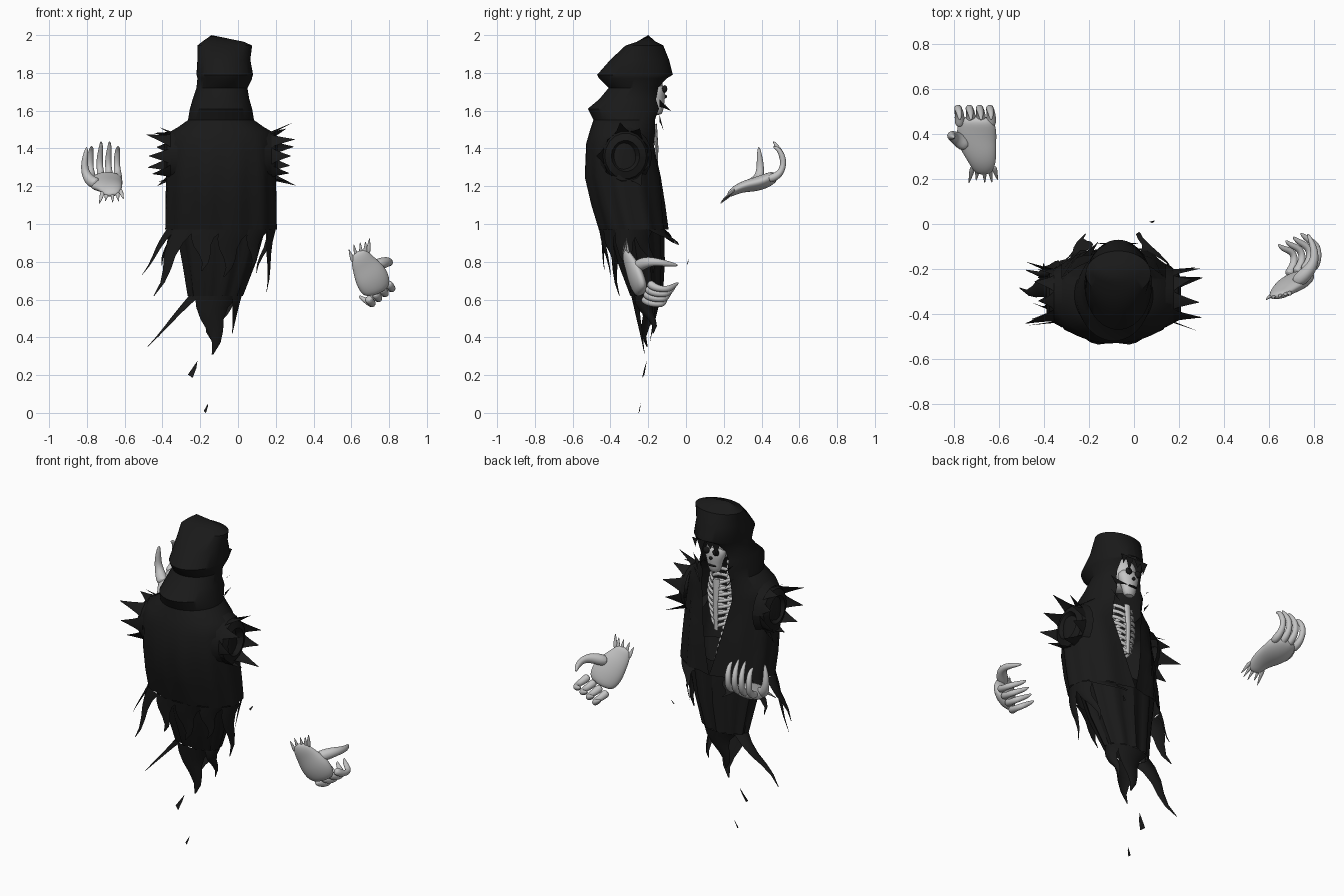
import bpy, bmesh, math, random
from mathutils import Vector as V

random.seed(4)
cube = bpy.data.objects.get("Cube")
if cube:
    bpy.data.objects.remove(cube)


def material(name, value):
    m = bpy.data.materials.new(name)
    m.use_nodes = True
    colour = (value, value, value, 1)
    m.diffuse_color = colour
    bsdf = m.node_tree.nodes["Principled BSDF"]
    bsdf.inputs["Base Color"].default_value = colour
    bsdf.inputs["Roughness"].default_value = 0.9
    return m


BLACK = material("black cloth", 0.01)
BONE = material("pale bone", 0.55)


def finish(bm, name, mat, subdiv=0, angle=40):
    bmesh.ops.recalc_face_normals(bm, faces=bm.faces)
    me = bpy.data.meshes.new(name)
    bm.to_mesh(me)
    bm.free()
    ob = bpy.data.objects.new(name, me)
    bpy.context.collection.objects.link(ob)
    me.materials.append(mat)
    if subdiv:
        ob.modifiers.new("round", "SUBSURF").levels = subdiv
        ob.modifiers["round"].render_levels = subdiv
    bpy.ops.object.select_all(action="DESELECT")
    ob.select_set(True)
    bpy.context.view_layer.objects.active = ob
    bpy.ops.object.shade_smooth_by_angle(angle=math.radians(angle))
    return ob


def grid(bm, rows):
    """Skin a list of equally long point rows."""
    vs = [[bm.verts.new(p) for p in row] for row in rows]
    for a, b in zip(vs, vs[1:]):
        for i in range(len(a) - 1):
            bm.faces.new((a[i], a[i + 1], b[i + 1], b[i]))
    return vs


def ring_point(row, t):
    z, cx, hw, back, front = row[:5]
    return V((cx + hw * math.sin(t), (back + front) / 2 + (front - back) / 2 * math.cos(t), z))


def ring(row, n=48):
    """Cross-section of cloth, open at +y by the half width row[5]."""
    g = math.asin(min(1, row[5] / row[2]))
    out = []
    for i in range(n + 1):
        t = g + (math.tau - 2 * g) * i / n
        p = ring_point(row, t)
        if row[0] < 1.4:  # soft folds
            p += V((math.sin(t), math.cos(t), 0)) * 0.008 * math.cos(11 * t)
        out.append(p)
    return out


def strip(bm, base, tip, bend=0.02):
    """Torn cloth strip narrowing from a row of points to a tip."""
    mid = sum(base, V()) / len(base)
    side = (base[-1] - base[0]).normalized()
    rows = []
    for k in range(6):
        s = k / 5
        w = 1 - 0.96 * s ** 0.8
        sway = side * bend * math.sin(s * 6)
        rows.append([mid + (p - mid) * w + (V(tip) - mid) * s + sway for p in base])
    grid(bm, rows)


def hem(bm, row, teeth):
    for a, b, tip in teeth:
        strip(bm, [ring_point(row, math.radians(a + (b - a) * i / 6)) for i in range(7)], tip)


def tube(bm, pts, radii, wide, flat=1.0, n=8):
    """Tapered tube with an elliptical section."""
    pts = [V(p) for p in pts]
    loops = []
    for i, (p, r) in enumerate(zip(pts, radii)):
        t = (pts[min(i + 1, len(pts) - 1)] - pts[max(i - 1, 0)]).normalized()
        u = (V(wide) - t * t.dot(V(wide))).normalized()
        v = t.cross(u)
        loops.append([bm.verts.new(p + u * r * math.cos(k * math.tau / n)
                                   + v * r * flat * math.sin(k * math.tau / n)) for k in range(n)])
    for a, b in zip(loops, loops[1:]):
        for k in range(n):
            bm.faces.new((a[k], a[(k + 1) % n], b[(k + 1) % n], b[k]))
    bm.faces.new(loops[0])
    bm.faces.new(loops[-1])


def ball(bm, centre, size, n=16):
    new = bmesh.ops.create_uvsphere(bm, u_segments=n, v_segments=n // 2 + 2, radius=1)["verts"]
    for v in new:
        v.co = V(centre) + V(a * b for a, b in zip(v.co, size))


# Hooded robe: height, centre x, half width, back y, front y, half opening
C = -0.09
robe_rows = [
    (1.965, -0.08, 0.11, -0.26, -0.16, 0), (1.945, -0.07, 0.145, -0.32, -0.12, 0),
    (1.87, -0.075, 0.14, -0.4, -0.09, 0), (1.79, -0.07, 0.15, -0.47, -0.07, 0),
    (1.77, -0.07, 0.145, -0.46, -0.08, 0.07), (1.72, -0.085, 0.135, -0.41, -0.12, 0.08),
    (1.66, C, 0.15, -0.46, -0.13, 0.085), (1.61, C, 0.165, -0.52, -0.11, 0.09),
    (1.55, C, 0.175, -0.49, -0.14, 0.09), (1.49, C, 0.26, -0.51, -0.15, 0.1),
    (1.42, C, 0.285, -0.53, -0.16, 0.1), (1.25, C, 0.285, -0.535, -0.12, 0.07),
    (1.1, C, 0.29, -0.5, -0.11, 0.035), (0.97, C, 0.29, -0.46, -0.1, 0.0)]
bm = bmesh.new()
verts = grid(bm, [ring(r) for r in robe_rows])
peak = bm.verts.new((-0.14, -0.2, 2.0))
for a, b in zip(verts[0], verts[0][1:]):
    bm.faces.new((a, b, peak))
# torn hem around the skirt
hem(bm, robe_rows[-1], [
    (20, 62, (0.03, -0.04, 0.89)), (55, 88, (0.1, -0.18, 0.74)), (80, 122, (0.15, -0.3, 0.64)),
    (118, 150, (0.06, -0.39, 0.76)), (145, 182, (-0.08, -0.4, 0.72)),
    (178, 212, (-0.2, -0.43, 0.75)), (208, 240, (-0.45, -0.35, 0.62)),
    (236, 282, (-0.51, -0.28, 0.73)), (278, 305, (-0.4, -0.17, 0.78)),
    (300, 340, (-0.21, -0.04, 0.89))])
# ragged brim and lapel tips
for x, z, w in ((-0.14, 1.71, 0.03), (-0.1, 1.74, 0.03), (-0.04, 1.7, 0.03), (0.0, 1.73, 0.02)):
    strip(bm, [V((x + w * k, -0.085, 1.785)) for k in (-1, 0, 1)], (x, -0.09, z), 0)
for s in (-1, 1):
    for z, tip in ((1.64, (0.07, -0.08, 1.6)), (1.56, (0.08, -0.12, 1.5))):
        strip(bm, [V((C + s * (0.12 + 0.02 * k), -0.14, z + 0.02 * k)) for k in (-1, 0, 1)],
              (C + s * tip[0], tip[1], tip[2]), 0)
finish(bm, "hooded_robe", BLACK)

# Long tattered tail under the skirt
tail_rows = [(1.05, C, 0.25, -0.42, -0.125, 0), (0.8, -0.1, 0.19, -0.36, -0.12, 0),
             (0.62, -0.12, 0.14, -0.29, -0.13, 0)]
bm = bmesh.new()
grid(bm, [ring(r) for r in tail_rows])
hem(bm, tail_rows[-1], [
    (-50, 50, (-0.13, -0.19, 0.38)), (40, 140, (-0.03, -0.18, 0.42)),
    (120, 230, (-0.14, -0.22, 0.31)), (215, 315, (-0.48, -0.2, 0.35))])
finish(bm, "tattered_tail", BLACK)

# Torn shoulder holes with ragged spikes
for side, name in ((-1, "right_torn_sleeve"), (1, "left_torn_sleeve")):
    bm = bmesh.new()
    n = 18

    def cuff(x, r, i):
        a = i * math.tau / n
        return V((C + side * x, -0.32 + r * math.cos(a), 1.36 + r * 1.1 * math.sin(a)))
    grid(bm, [[cuff(x, r, i) for i in range(n + 1)]
              for x, r in ((0.23, 0.14), (0.285, 0.11), (0.3, 0.075), (0.26, 0.05))])
    for i in range(0, n, 2):
        out = random.uniform(0.32, 0.4)
        strip(bm, [cuff(0.265, 0.12, i + k) for k in (0, 1, 2)],
              cuff(out, random.uniform(0.12, 0.17), i + 1), 0)
    finish(bm, name, BLACK, angle=25)

# Loose scraps of cloth
bm = bmesh.new()
for x, y, z, w, h in ((-0.24, -0.22, 0.23, 0.025, 0.045), (-0.17, -0.245, 0.025, 0.012, 0.026),
                      (0.08, 0.01, 0.8, 0.012, 0.016)):
    bm.faces.new([bm.verts.new((x + a * w, y + b * w / 2, z + c * h)) for a, b, c in
                  ((1, 1, 1), (0.8, 0, 0.2), (0, -1, -1), (-1, 0, -0.6))])
finish(bm, "cloth_scraps", BLACK)

# Skull with cheeks, jaw and dark sockets
bm = bmesh.new()
ball(bm, (C, -0.22, 1.74), (0.085, 0.1, 0.1))
tube(bm, [(C, -0.17, 1.74), (C, -0.155, 1.69), (C, -0.15, 1.65), (C, -0.15, 1.61), (C, -0.15, 1.575)],
     [0.065, 0.07, 0.05, 0.045, 0.03], (1, 0, 0), 0.75, 12)
finish(bm, "skull", BONE, 1)
bm = bmesh.new()
for x, z, r in ((-0.032, 1.715, 0.02), (0.032, 1.715, 0.02), (0, 1.675, 0.01)):
    ball(bm, (C + x, -0.113, z), (r, 0.014, r))
ball(bm, (C, -0.118, 1.628), (0.03, 0.01, 0.006))
finish(bm, "skull_sockets", BLACK)

# Rib cage, breastbone and spine
bm = bmesh.new()
for i in range(8):
    z = 1.5 - i * 0.037
    w = 0.1 - 0.004 * abs(i - 3) ** 1.5
    arc = [math.pi * k / 12 for k in range(13)]
    for s in (-1, 1):
        tube(bm, [(C + s * w * math.sin(a), -0.25 + 0.08 * math.cos(a), z + 0.03 * math.sin(a)) for a in arc],
             [0.011] * 13, (0, 0, 1), 0.8, 6)
tube(bm, [(C, -0.165, 1.53), (C, -0.155, 1.4), (C, -0.16, 1.22)], [0.022, 0.018, 0.012], (1, 0, 0), 0.5)
for i in range(18):
    ball(bm, (C, -0.3 + 0.12 * max(0, i - 9) / 8, 1.58 - i * 0.032), (0.024, 0.022, 0.018), 8)
finish(bm, "rib_cage", BONE, angle=60)


# Severed hands: palm, fingers, thumb and torn wrist
def hand(name, palm, wide, fingers, thumb, back):
    bm = bmesh.new()
    tube(bm, palm, (0.035, 0.06, 0.075, 0.095, 0.095, 0.07), wide, 0.42, 10)
    for f in fingers:
        tube(bm, f, (0.027, 0.023, 0.018, 0.019, 0.014, 0.005), wide)
    tube(bm, thumb, (0.04, 0.033, 0.022, 0.018, 0.006), wide)
    w, start = V(wide).normalized(), V(palm[1])
    for k in (-1, -0.5, 0.1, 0.6, 1):
        root = start + w * 0.045 * k
        end = root + V(back) * random.uniform(0.07, 0.12) + w * 0.02 * k
        tube(bm, [root, (root + end) / 2, end], (0.02, 0.012, 0.002), wide, 0.6, 5)
    finish(bm, name, BONE, 2, 80)


hand("right_hand",
     [(-0.67, 0.22, 1.15), (-0.67, 0.26, 1.18), (-0.68, 0.31, 1.2),
      (-0.7, 0.37, 1.21), (-0.7, 0.43, 1.23), (-0.7, 0.48, 1.26)], (1, 0, 0.1),
     [[(x, 0.43, 1.235), (x, 0.49, 1.255), (x * 1.01, 0.515, 1.3), (x * 1.01, 0.515, 1.35),
       (x, 0.49, 1.4), (x, 0.46, 1.44 - d)]
      for x, d in ((-0.775, 0.03), (-0.725, 0.0), (-0.68, 0.0), (-0.635, 0.03))],
     [(-0.74, 0.34, 1.21), (-0.79, 0.385, 1.23), (-0.815, 0.395, 1.29), (-0.81, 0.39, 1.35), (-0.8, 0.385, 1.41)],
     (0, -0.7, -0.6))

left_fingers = []
for i in range(4):
    b = V((0.79, -0.2, 0.69)).lerp(V((0.685, -0.23, 0.61)), i / 3)
    tip = V((0.74, -0.04, 0.69)).lerp(V((0.64, -0.09, 0.62)), i / 3)
    left_fingers.append([b, b + V((0.02, 0.03, -0.025)), b + V((0.03, 0.07, -0.035)),
                         b + V((0.02, 0.11, -0.035)), tip + V((0.02, -0.02, -0.015)), tip])
hand("left_hand",
     [(0.64, -0.32, 0.86), (0.65, -0.31, 0.82), (0.67, -0.29, 0.78),
      (0.7, -0.27, 0.73), (0.725, -0.25, 0.68), (0.74, -0.23, 0.63)], (0.85, 0.15, 0.5),
     left_fingers,
     [(0.71, -0.27, 0.77), (0.78, -0.21, 0.8), (0.805, -0.16, 0.8), (0.8, -0.1, 0.79), (0.77, -0.04, 0.78)],
     (-0.1, -0.2, 0.9))
